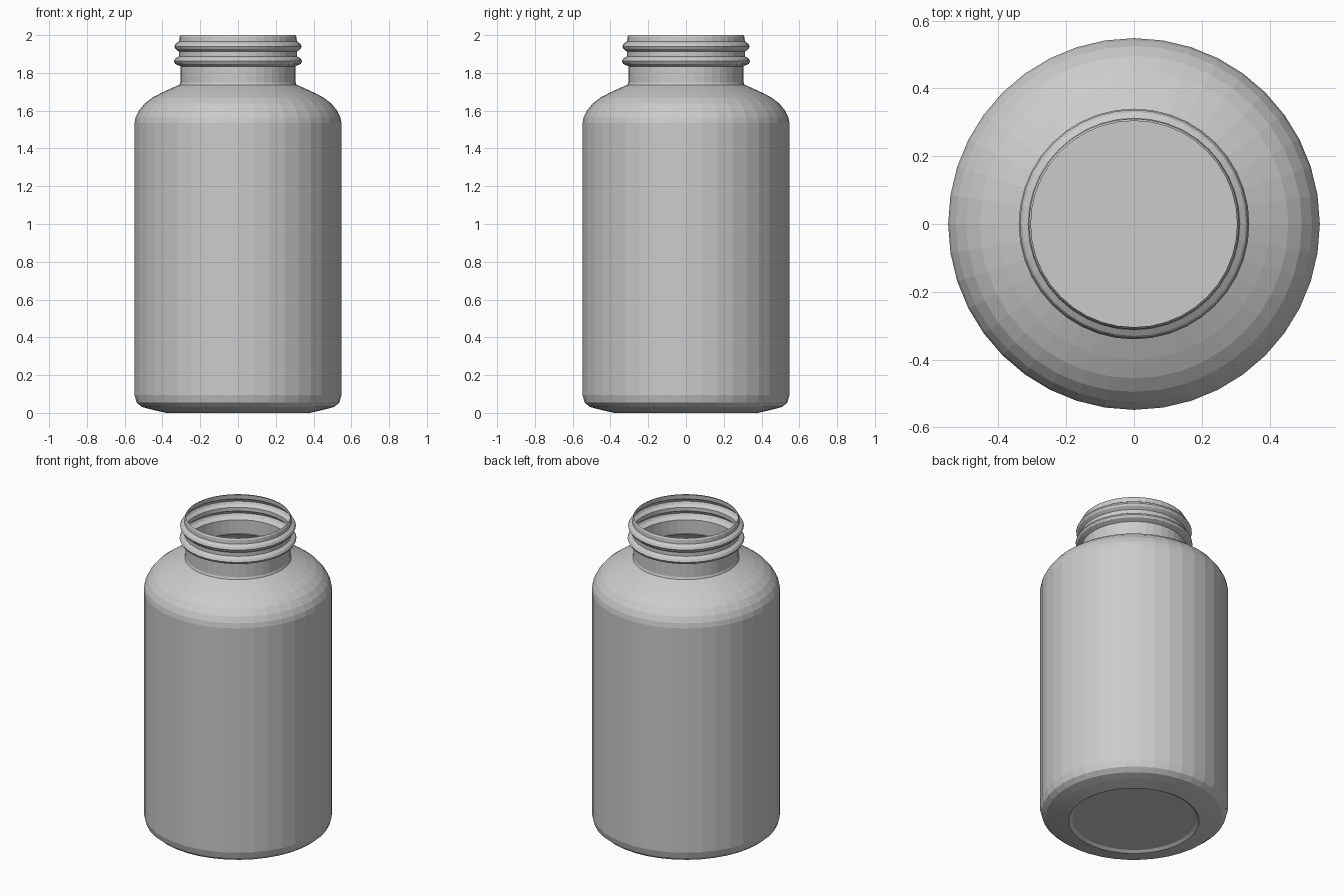
import bpy, bmesh
from math import cos, sin, tau

if "Cube" in bpy.data.objects:
    bpy.data.objects.remove(bpy.data.objects["Cube"])

SIDES = 40


def lathe(name, profile, sides=SIDES):
    """Revolve (radius, z) points around z; radius 0 makes a closed centre."""
    bm = bmesh.new()
    rings = []
    for r, z in profile:
        n = sides if r > 0 else 1
        rings.append([bm.verts.new((r * cos(tau * i / sides), r * sin(tau * i / sides), z))
                      for i in range(n)])
    for a, b in zip(rings, rings[1:]):
        for i in range(sides):
            j = (i + 1) % sides
            if len(a) == 1:
                bm.faces.new((a[0], b[j], b[i]))
            else:
                bm.faces.new((a[i], a[j], b[j], b[i]))
    mesh = bpy.data.meshes.new(name)
    bm.to_mesh(mesh)
    bm.free()
    obj = bpy.data.objects.new(name, mesh)
    bpy.context.collection.objects.link(obj)
    return obj


# Base: shallow recessed plate, foot ring and rounded heel
base = [(0, 0.012), (0.36, 0.012), (0.38, 0.0), (0.46, 0.018), (0.51, 0.032),
        (0.537, 0.055), (0.548, 0.095)]
# Straight wall and domed shoulder
body = [(0.548, 1.535), (0.542, 1.565), (0.525, 1.6), (0.495, 1.637), (0.455, 1.668),
        (0.40, 1.697), (0.345, 1.722), (0.31, 1.737)]
# Plain neck, collar bead, screw thread and open rim
neck = [(0.305, 1.75), (0.305, 1.835), (0.332, 1.848), (0.34, 1.862), (0.332, 1.876),
        (0.312, 1.888), (0.312, 1.912), (0.33, 1.926), (0.337, 1.94), (0.33, 1.954),
        (0.312, 1.966), (0.31, 1.99), (0.304, 2.0)]

lathe("bottle", base + body + neck)
